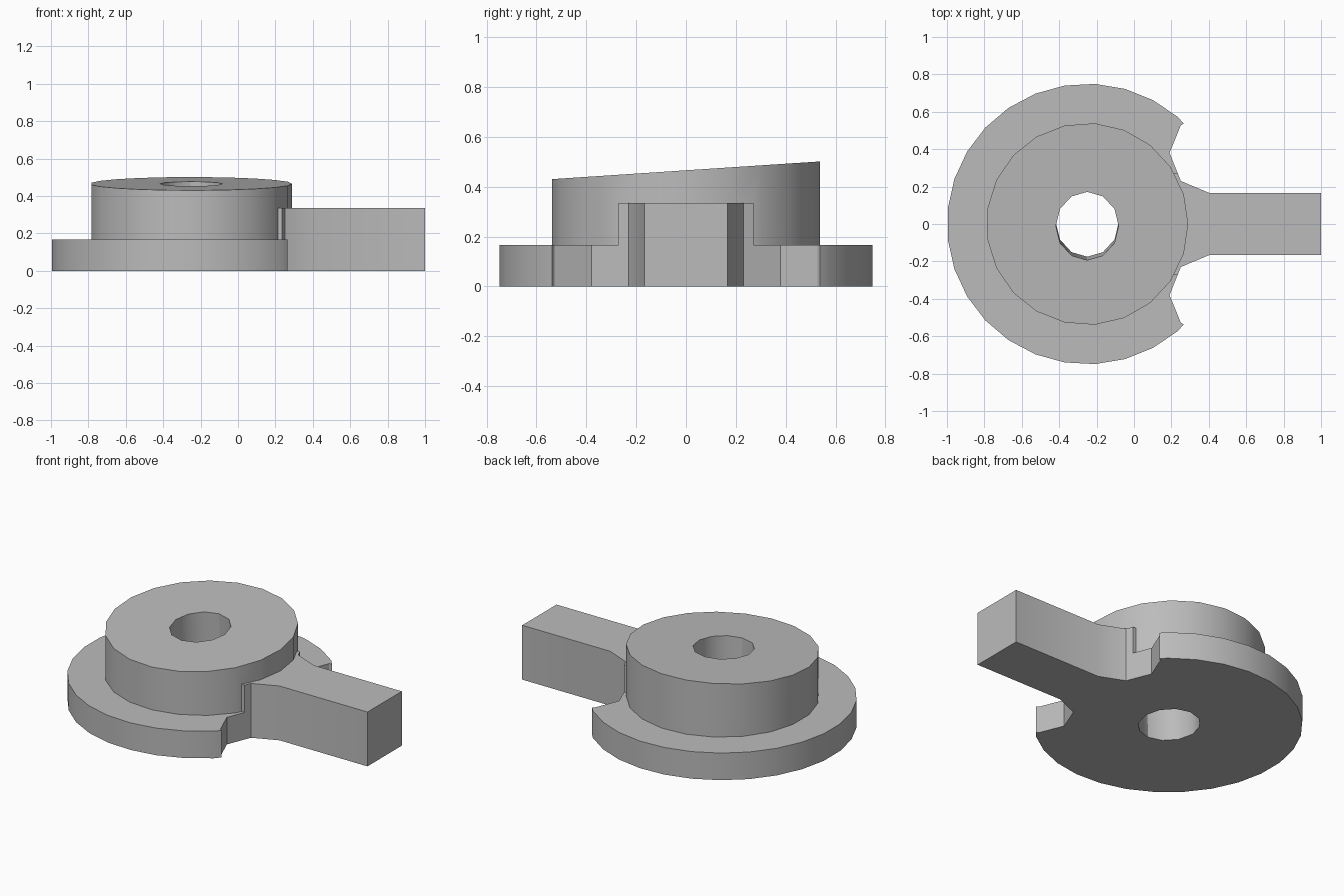
import bpy, bmesh
from math import radians, cos, sin, tau

cube = bpy.data.objects.get("Cube")
if cube:
    bpy.data.objects.remove(cube)

grey = bpy.data.materials.new("plain grey")
grey.use_nodes = True
COLOUR = (0.5, 0.5, 0.5, 1)
grey.diffuse_color = COLOUR
grey.node_tree.nodes["Principled BSDF"].inputs["Base Color"].default_value = COLOUR

CX = -0.25          # axis of the round parts
BASE_H, ARM_H = 0.167, 0.335


def loft(name, bottom, top):
    """Closed solid between two matching loops of 3D points."""
    bm = bmesh.new()
    lo = [bm.verts.new(p) for p in bottom]
    hi = [bm.verts.new(p) for p in top]
    bm.faces.new(lo[::-1])
    bm.faces.new(hi)
    n = len(lo)
    for i in range(n):
        j = (i + 1) % n
        bm.faces.new((lo[i], lo[j], hi[j], hi[i]))
    bmesh.ops.recalc_face_normals(bm, faces=bm.faces)
    mesh = bpy.data.meshes.new(name)
    bm.to_mesh(mesh)
    bm.free()
    mesh.materials.append(grey)
    ob = bpy.data.objects.new(name, mesh)
    bpy.context.collection.objects.link(ob)
    return ob


def prism(name, outline, z0, z1):
    return loft(name, [(x, y, z0) for x, y in outline], [(x, y, z1) for x, y in outline])


def mirrored(half):
    """Outline from its +y half, mirrored across y = 0."""
    return half + [(x, -y) for x, y in reversed(half)]


def circle(n, r, cy=0.0, ry=None):
    return [(CX + r * cos(tau * i / n), cy + (ry or r) * sin(tau * i / n)) for i in range(n)]


def top_z(y):
    return 0.466 + 0.066 * y


def combine(target, other, operation):
    mod = target.modifiers.new(operation.title(), 'BOOLEAN')
    mod.operation = operation
    mod.solver = 'EXACT'
    mod.object = other
    bpy.ops.object.select_all(action='DESELECT')
    target.select_set(True)
    bpy.context.view_layer.objects.active = target
    bpy.ops.object.modifier_apply(modifier=mod.name)
    bpy.data.objects.remove(other)


# Base flange with octagonal notches running into the arm
neck = [(1.0, 0.167), (0.40, 0.167), (0.25, 0.23)]
notch = [(0.19, 0.38), (0.25, 0.527), (0.265, 0.537)]
rim = circle(29, 0.75)[4:15]
body = prism("lever_hub", mirrored(neck + notch + rim), 0, BASE_H)

# Taller arm, tucked into the boss
arm = prism("arm", mirrored(neck + [(0.234, 0.27), (0.0, 0.27)]), 0, ARM_H)
combine(body, arm, 'UNION')

# Boss with a sloping top
ring = circle(21, 0.54)
boss = loft("boss", [(x, y, 0.05) for x, y in ring], [(x, y, top_z(y)) for x, y in ring])
combine(body, boss, 'UNION')

# Slightly tilted bore through the hub
bore = loft("bore_cutter",
            [(x, y, -0.1) for x, y in circle(12, 0.168, 0.012, 0.183)],
            [(x, y, 0.6) for x, y in circle(12, 0.168, -0.016, 0.183)])
combine(body, bore, 'DIFFERENCE')

bpy.ops.object.select_all(action='DESELECT')
body.select_set(True)
bpy.context.view_layer.objects.active = body
bpy.ops.object.shade_smooth_by_angle(angle=radians(32))
